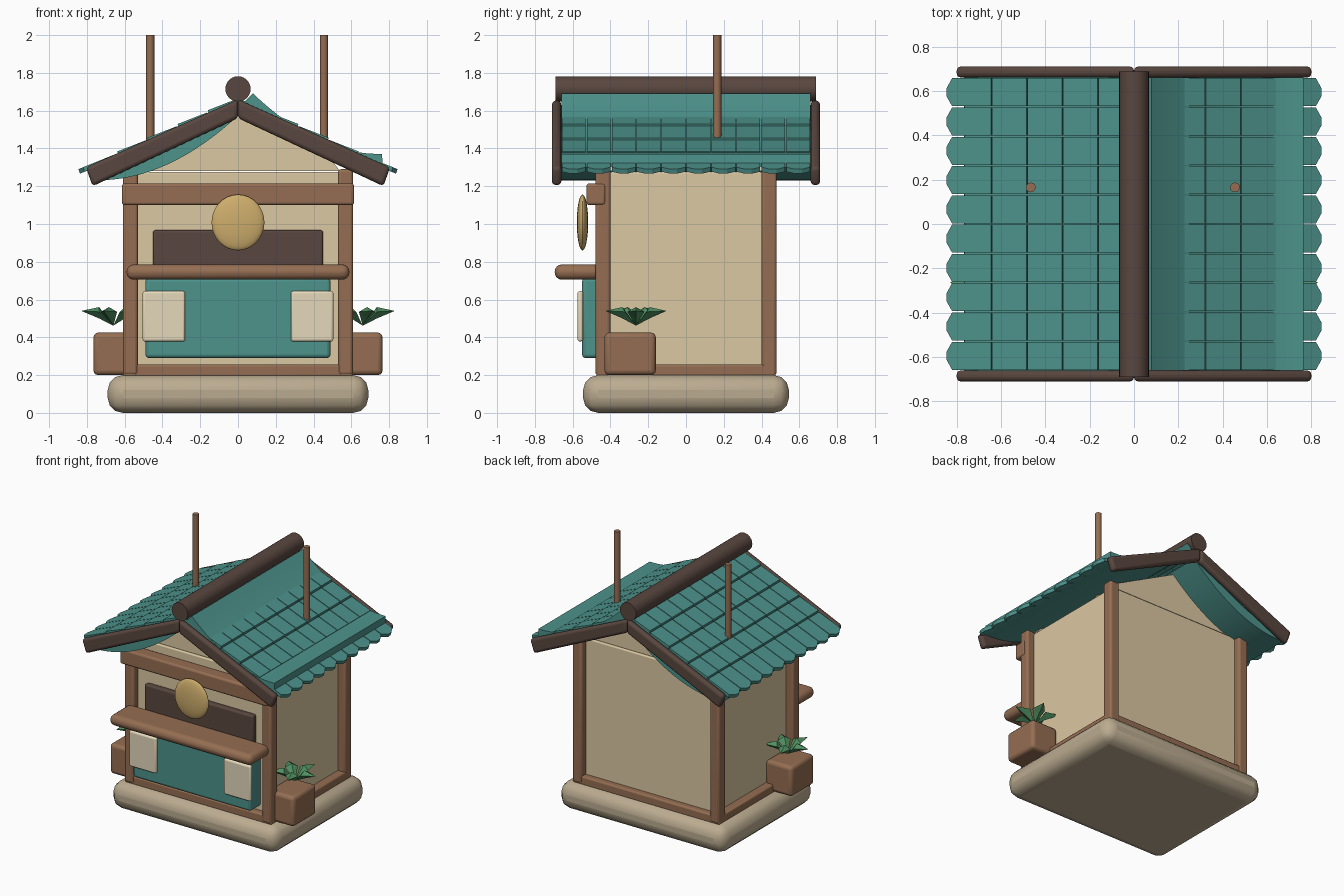
import bpy, bmesh, math
from mathutils import Vector

if "Cube" in bpy.data.objects:
    bpy.data.objects.remove(bpy.data.objects["Cube"])

def material(name, rgb):
    m = bpy.data.materials.new(name)
    m.diffuse_color = (*rgb, 1)
    m.use_nodes = True
    m.node_tree.nodes["Principled BSDF"].inputs["Base Color"].default_value = m.diffuse_color
    return m

WOOD = material("wood", (0.30, 0.155, 0.085))
DARK = material("dark_wood", (0.10, 0.062, 0.05))
WALL = material("plaster", (0.71, 0.58, 0.36))
STONE = material("stone", (0.50, 0.41, 0.28))
TEAL = material("teal", (0.075, 0.29, 0.26))
CREAM = material("cream", (0.78, 0.69, 0.50))
GOLD = material("gold", (0.62, 0.42, 0.15))
LEAF = material("leaf", (0.08, 0.28, 0.12))

def finish(name, bm, mat, bevel=0, segs=3, smooth=True):
    bmesh.ops.recalc_face_normals(bm, faces=bm.faces)
    me = bpy.data.meshes.new(name)
    bm.to_mesh(me)
    bm.free()
    ob = bpy.data.objects.new(name, me)
    bpy.context.collection.objects.link(ob)
    me.materials.append(mat)
    if bevel:
        b = ob.modifiers.new("bevel", 'BEVEL')
        b.width, b.segments, b.limit_method = bevel, segs, 'ANGLE'
    if smooth:
        bpy.ops.object.select_all(action='DESELECT')
        ob.select_set(True)
        bpy.context.view_layer.objects.active = ob
        bpy.ops.object.shade_smooth_by_angle(angle=math.radians(35))
    return ob

def box(name, x, y, z, mat, bevel=0.01, segs=3):
    """Box from (min, max) ranges."""
    bm = bmesh.new()
    bmesh.ops.create_cube(bm, size=1)
    for v in bm.verts:
        v.co = [r[0] if c < 0 else r[1] for c, r in zip(v.co, (x, y, z))]
    return finish(name, bm, mat, bevel, segs)

def add_prism(bm, a, b):
    """Closed solid between two matching outlines."""
    va, vb = ([bm.verts.new(p) for p in o] for o in (a, b))
    n = len(va)
    bm.faces.new(va)
    bm.faces.new(vb[::-1])
    for i in range(n):
        bm.faces.new((va[i], va[(i + 1) % n], vb[(i + 1) % n], vb[i]))

def prism(name, profile, y0, y1, mat, bevel=0):
    bm = bmesh.new()
    add_prism(bm, [(x, y0, z) for x, z in profile], [(x, y1, z) for x, z in profile])
    return finish(name, bm, mat, bevel)

def cylinder(name, p0, p1, r, mat, n=24, bevel=0):
    p0, p1 = Vector(p0), Vector(p1)
    d = p1 - p0
    bm = bmesh.new()
    bmesh.ops.create_cone(bm, cap_ends=True, segments=n, radius1=r, radius2=r, depth=d.length)
    bm.transform(d.to_track_quat('Z', 'Y').to_matrix().to_4x4())
    bmesh.ops.translate(bm, verts=bm.verts, vec=(p0 + p1) / 2)
    return finish(name, bm, mat, bevel)

def mirrored(r, s):
    return tuple(sorted((s * r[0], s * r[1])))

# Plinth, sill, walls and corner posts
box("plinth", (-.69, .69), (-.545, .545), (0, .2), STONE, .08, 3)
box("sill", (-.61, .61), (-.475, .475), (.19, .257), WOOD, .012)
box("walls", (-.55, .55), (-.43, .43), (.24, 1.275), WALL, .008)
for sx in (-1, 1):
    for sy in (-1, 1):
        box("corner_post", mirrored((.53, .61), sx), mirrored((.40, .48), sy), (.2, 1.29), WOOD, .016)

# Gable ends
for s in (-1, 1):
    y0, y1 = mirrored((.38, .42), s)
    prism("gable", [(-.54, 1.28), (.54, 1.28), (.51, 1.32), (0, 1.58), (-.51, 1.32)], y0, y1, WALL)

# Shop front: header, sign board, medallion, shelf, counter and notices
box("header_beam", (-.615, .615), (-.527, -.425), (1.10, 1.215), WOOD, .015)
box("sign_board", (-.45, .45), (-.468, -.42), (.74, .967), DARK, .012)
box("shelf", (-.59, .59), (-.695, -.45), (.705, .786), WOOD, .038, 4)
box("counter_panel", (-.49, .49), (-.55, -.42), (.29, .715), TEAL, .02)
for s in (-1, 1):
    box("notice_panel", mirrored((.28, .505), s), (-.574, -.545), (.378, .645), CREAM, .012)
bm = bmesh.new()
bmesh.ops.create_uvsphere(bm, u_segments=24, v_segments=16, radius=1)
for v in bm.verts:
    v.co = (v.co.x * .14, v.co.y * .03 - .548, v.co.z * .148 + 1.008)
finish("medallion", bm, GOLD)

# Sagging roof slabs: right one is thickened upward, left one downward
N = 16
for s in (-1, 1):
    base, off = [], []
    for i in range(N + 1):
        t = i / N
        x = .03 + .735 * t
        z = 1.655 - .462 * x - .36 * t * (1 - t)
        slope = (-.462 * .735 - .36 * (1 - 2 * t)) / .735
        n = Vector((-slope, 1)).normalized() * .07 * s
        base.append((s * x, z))
        off.append((s * (x + n.x), z + n.y))
    prism("roof_slab", base + off[::-1], -.66, .66, TEAL)

# Tile courses; the lowest course ends in chamfered tips
def tile_z(x):
    return 1.665 - .455 * x

for s in (-1, 1):
    bm = bmesh.new()
    w = 1.32 / 10
    for row in range(5):
        x0 = .16 * row + .004
        x1 = .16 * (row + 1) if row < 4 else .845
        for col in range(10):
            a, b = -.66 + col * w + .003, -.66 + (col + 1) * w - .003
            if row < 4:
                plan = [(x0, a), (x1, a), (x1, b), (x0, b)]
            else:
                plan = [(x0, a), (.82, a), (x1, a + .045), (x1, b - .045), (.82, b), (x0, b)]
            top = []
            for x, y in plan:
                lift = .010 * (x - x0) / (x1 - x0)
                top.append((s * x, y, tile_z(x) + lift))
            add_prism(bm, top, [(x - s * .008, y, z - .024) for x, y, z in top])
    finish("roof_tiles", bm, TEAL, smooth=False)

# Verge boards and ridge pole
for s in (-1, 1):
    for sy in (-1, 1):
        y0, y1 = mirrored((.66, .71), sy)
        prism("verge_board", [(s * x, z) for x, z in ((0, 1.66), (.805, 1.30), (.77, 1.20), (0, 1.56))],
              y0, y1, DARK, .02)
cylinder("ridge_pole", (0, -.69, 1.715), (0, .687, 1.715), .067, DARK, 24)

# Hanging poles
for x in (-.465, .455):
    cylinder("hanging_pole", (x, .165, 1.32), (x, .165, 2), .022, WOOD, 12)

# Planters with pointed leaves
for s in (-1, 1):
    box("planter", mirrored((.545, .765), s), (-.432, -.16), (.2, .425), WOOD, .025)
    bm = bmesh.new()
    for k in range(5):
        a = math.radians(72 * k)
        d, n = Vector((math.cos(a), math.sin(a), 0)), Vector((-math.sin(a), math.cos(a), 0))
        c = Vector((.66, -.265, 0))
        root, tip = (bm.verts.new(c + d * r + Vector((0, 0, z))) for r, z in ((.0, .462), (.17, .54)))
        ring = [bm.verts.new(c + d * .075 + n * w + Vector((0, 0, z)))
                for w, z in ((.045, .535), (0, .56), (-.045, .535), (0, .50))]
        for i in range(4):
            for end in (root, tip):
                bm.faces.new((end, ring[i], ring[(i + 1) % 4]))
    for v in bm.verts:
        v.co.x *= s
    finish("plant_leaves", bm, LEAF, smooth=False)
